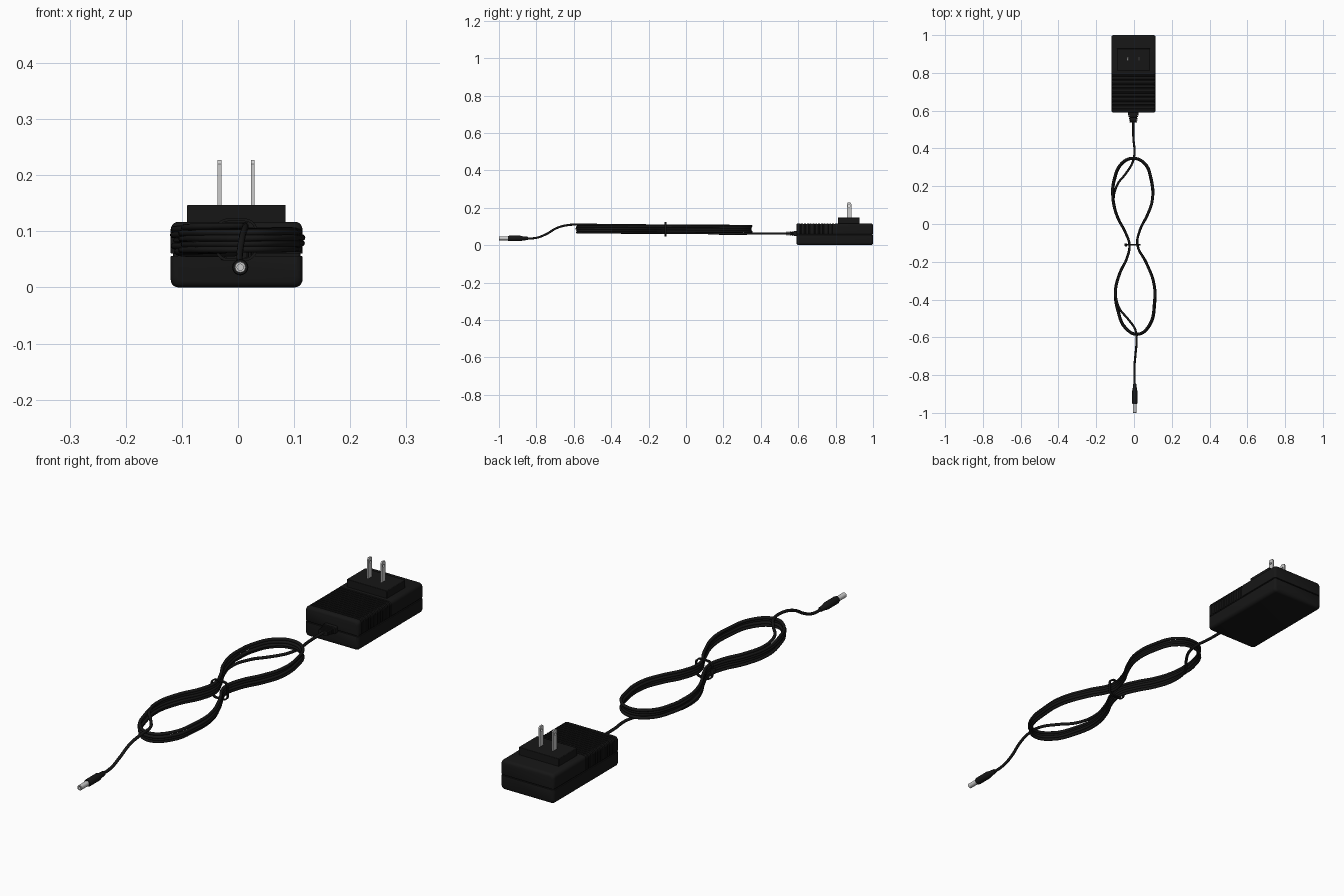
import bpy, bmesh, math, random

if "Cube" in bpy.data.objects:
    bpy.data.objects.remove(bpy.data.objects["Cube"])

random.seed(4)
black = bpy.data.materials.new("black_plastic")
black.diffuse_color = (0.008, 0.008, 0.008, 1)
black.use_nodes = True
black.node_tree.nodes["Principled BSDF"].inputs["Base Color"].default_value = black.diffuse_color


def finish(ob, mat=black, angle=35):
    if mat:
        ob.data.materials.append(mat)
    bpy.ops.object.select_all(action='DESELECT')
    ob.select_set(True)
    bpy.context.view_layer.objects.active = ob
    if ob.type == 'CURVE':
        bpy.ops.object.convert(target='MESH')
    bpy.ops.object.shade_smooth_by_angle(angle=math.radians(angle))
    return bpy.context.object


def section(y, x0, x1, z0, z1, rt, rb=None, n=5):
    """Rounded rectangle across y, with top and bottom corner radii."""
    rb = rt if rb is None else rb
    pts = []
    for cx, cz, r, start in ((x1 - rt, z1 - rt, rt, 0), (x0 + rt, z1 - rt, rt, 90),
                             (x0 + rb, z0 + rb, rb, 180), (x1 - rb, z0 + rb, rb, 270)):
        for i in range(n + 1):
            a = math.radians(start + 90 * i / n)
            pts.append((cx + r * math.cos(a), y, cz + r * math.sin(a)))
    return pts


def disc(y, r, x, z):
    return section(y, x - r, x + r, z - r, z + r, r)


def loft(name, sections, mat=black, closed=False):
    bm = bmesh.new()
    rings = [[bm.verts.new(p) for p in s] for s in sections]
    n = len(rings[0])
    pairs = list(zip(rings, rings[1:])) + ([(rings[-1], rings[0])] if closed else [])
    for a, b in pairs:
        for i in range(n):
            j = (i + 1) % n
            bm.faces.new((a[i], a[j], b[j], b[i]))
    if not closed:
        bm.faces.new(rings[0])
        bm.faces.new(rings[-1])
    bmesh.ops.remove_doubles(bm, verts=bm.verts, dist=1e-5)
    bmesh.ops.recalc_face_normals(bm, faces=bm.faces)
    me = bpy.data.meshes.new(name)
    bm.to_mesh(me)
    bm.free()
    ob = bpy.data.objects.new(name, me)
    bpy.context.collection.objects.link(ob)
    return finish(ob, mat)


def box(name, x0, x1, y0, y1, z0, z1, bevel):
    bpy.ops.mesh.primitive_cube_add(size=1, location=((x0 + x1) / 2, (y0 + y1) / 2, (z0 + z1) / 2))
    ob = bpy.context.object
    ob.name = name
    ob.scale = (x1 - x0, y1 - y0, z1 - z0)
    bpy.ops.object.transform_apply(location=False, rotation=False)
    m = ob.modifiers.new("bevel", 'BEVEL')
    m.width, m.segments = bevel, 2
    return finish(ob)


# Adapter case: upper half with grip ridges, lower half, recessed seam
X0, X1 = -0.12, 0.115
ends = [(0.59, 0.010), (0.592, 0.005), (0.596, 0.0015), (0.602, 0)]
back = [(1.59 - y, d) for y, d in reversed(ends)]
ridges = []
for i in range(13):
    y = 0.61 + i * 0.015
    ridges += [(y, 0), (y + 0.0015, 0.003), (y + 0.006, 0.003), (y + 0.0075, 0)]
loft("case_upper", [section(y, X0 + d, X1 - d, 0.060, 0.117 - d, 0.014, 0.002)
                    for y, d in ends + ridges + back])
loft("case_lower", [section(y, X0 + d, X1 - d, d, 0.056, 0.002, 0.014)
                    for y, d in ends + back])
box("case_seam", X0 + 0.004, X1 - 0.004, 0.595, 0.995, 0.05, 0.066, 0.004)

# Plug block and two flat prongs with holes
box("plug_block", -0.091, 0.085, 0.812, 0.928, 0.11, 0.147, 0.002)
for side, px in (("left", -0.033), ("right", 0.026)):
    cu = bpy.data.curves.new("prong_" + side, 'CURVE')
    cu.dimensions, cu.fill_mode, cu.extrude = '2D', 'BOTH', 0.0032
    outline = [(-.012, .14), (.012, .14), (.012, .220), (.007, .227), (-.007, .227), (-.012, .220)]
    hole = [(.005 * math.cos(k * math.pi / 8), .209 + .005 * math.sin(k * math.pi / 8))
            for k in range(16)]
    for pts in (outline, hole):
        sp = cu.splines.new('POLY')
        sp.points.add(len(pts) - 1)
        for p, (u, v) in zip(sp.points, pts):
            p.co = (u, v, 0, 1)
        sp.use_cyclic_u = True
    ob = bpy.data.objects.new("prong_" + side, cu)
    bpy.context.collection.objects.link(ob)
    ob.location = (px, 0.872, 0)
    ob.rotation_euler = (math.pi / 2, 0, math.pi / 2)
    finish(ob, None)

# Ribbed strain relief where the cable leaves the case
relief = [(0.595, 0.028, 0.014), (0.575, 0.027, 0.014)]
for i in range(4):
    y = 0.574 - i * 0.009
    w, h = 0.024 - i * 0.0012, 0.012 - i * 0.0008
    relief += [(y, w - .004, h - .004), (y - .003, w - .004, h - .004), (y - .0035, w, h), (y - .0085, w, h)]
loft("strain_relief", [section(y, -0.004 - w, -0.004 + w, 0.062 - h, 0.062 + h, 0.006)
                       for y, w, h in relief])

# Cable: lead-in, four and a half turns of a waisted loop, lead-out to connector
turn = [(-.108, .11), (-.085, .03), (-.048, -.04), (-.024, -.11), (-.037, -.18), (-.075, -.26),
        (-.099, -.36), (-.085, -.46), (-.045, -.55), (.02, -.583), (.082, -.535), (.109, -.42),
        (.107, -.32), (.065, -.205), (.018, -.11), (.032, -.03), (.072, .05), (.098, .13),
        (.09, .24), (.056, .32), (-.005, .347), (-.065, .32), (-.105, .235), (-.113, .17)]
n, turns = len(turn), 4
path = [(-.004, .55, .062), (-.003, .45, .062), (.003, .38, .062), (-.008, .325, .061),
        (-.045, .265, .060), (-.09, .205, .060)]
for i in range(n * turns + 7):
    x, y = turn[i % n]
    jit = 0.003 * math.sin(i // n * 2.1 + i % n * 0.4)
    k = 1 + jit / 0.1
    path.append((x * k, y + jit * (1 if y > -.11 else -1) * (abs(y + .11) > .2),
                 0.064 + 0.043 * i / (n * turns + 7)))
path += [(-.078, -.445, .108), (-.03, -.505, .109), (.007, -.56, .109), (.013, -.625, .108),
         (.008, -.69, .092), (.003, -.745, .060), (.003, -.80, .039), (.003, -.87, .036)]
cu = bpy.data.curves.new("cable", 'CURVE')
cu.dimensions, cu.resolution_u = '3D', 5
cu.bevel_depth, cu.bevel_resolution, cu.use_fill_caps = 0.0058, 3, True
sp = cu.splines.new('BEZIER')
sp.bezier_points.add(len(path) - 1)
for p, co in zip(sp.bezier_points, path):
    p.co = co
    p.handle_left_type = p.handle_right_type = 'AUTO'
cable = bpy.data.objects.new("cable", cu)
bpy.context.collection.objects.link(cable)
finish(cable, black, 60)

# Tie around the waist of the coil
loft("cable_tie", [section(y, -.036 - d, .030 + d, .052 - d, .118 + d, .018 + d)
                   for y, d in ((-.115, .005), (-.105, .005), (-.105, 0), (-.115, 0))], closed=True)
box("tie_head", -.050, -.036, -.118, -.102, .076, .094, .002)

# Barrel connector: moulded grip and hollow metal tip
CX, CZ = 0.004, 0.036
grip = [(-.845, .007), (-.848, .009), (-.872, .011), (-.885, .0145), (-.945, .0145), (-.952, .013), (-.953, .008)]
loft("connector_grip", [disc(y, r, CX, CZ) for y, r in grip])
tip = [(-.945, .010), (-.999, .010), (-1.0, .009), (-1.0, .0055), (-.965, .0055)]
loft("connector_tip", [disc(y, r, CX, CZ) for y, r in tip], None)
